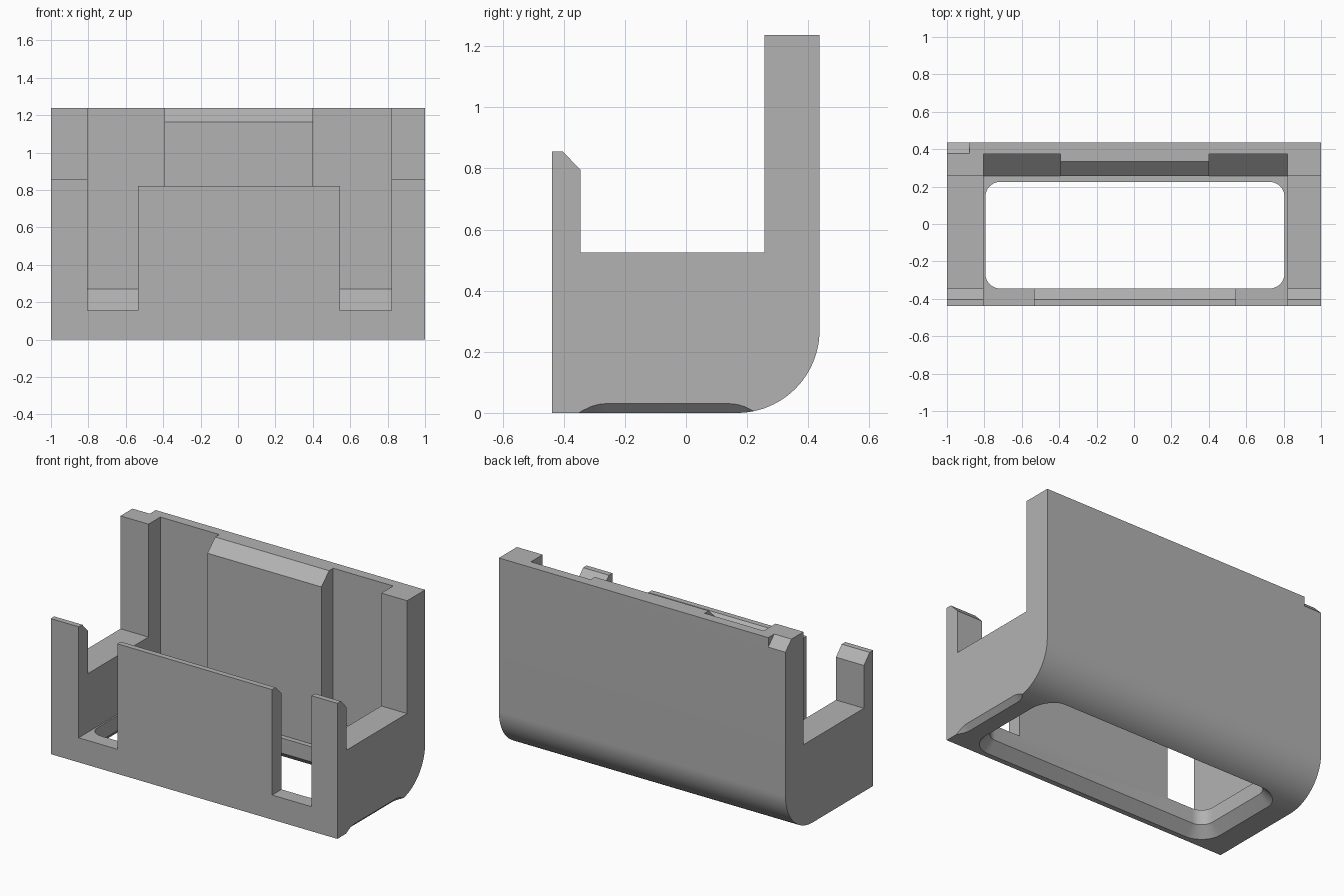
import bpy
import bmesh
from math import cos, sin, pi, radians

cube = bpy.data.objects.get("Cube")
if cube:
    bpy.data.objects.remove(cube, do_unlink=True)

grey = bpy.data.materials.new("plain grey")
grey.use_nodes = True
colour = (0.45, 0.45, 0.45, 1)
grey.diffuse_color = colour
grey.node_tree.nodes["Principled BSDF"].inputs["Base Color"].default_value = colour


def loft(name, rings):
    """Closed solid through rings that have equal point counts."""
    bm = bmesh.new()
    loops = [[bm.verts.new(p) for p in ring] for ring in rings]
    n = len(loops[0])
    for a, b in zip(loops, loops[1:]):
        for i in range(n):
            j = (i + 1) % n
            bm.faces.new((a[i], a[j], b[j], b[i]))
    bm.faces.new(loops[0][::-1])
    bm.faces.new(loops[-1])
    bmesh.ops.recalc_face_normals(bm, faces=bm.faces)
    mesh = bpy.data.meshes.new(name)
    bm.to_mesh(mesh)
    bm.free()
    mesh.materials.append(grey)
    obj = bpy.data.objects.new(name, mesh)
    bpy.context.collection.objects.link(obj)
    return obj


def extrude_x(name, profile, x0, x1):
    return loft(name, [[(x, y, z) for y, z in profile] for x in (x0, x1)])


def box_profile(y0, y1, z0, z1):
    return [(y0, z0), (y1, z0), (y1, z1), (y0, z1)]


def rounded_ring(grow, z, shift):
    """Rounded rectangle of the floor opening, grown outward."""
    x0, x1, y0, y1, r = -0.795, 0.805, -0.345, 0.225, 0.08
    corners = [(x1 - r, y1 - r), (x0 + r, y1 - r), (x0 + r, y0 + r), (x1 - r, y0 + r)]
    ring = []
    for k, (cx, cy) in enumerate(corners):
        for i in range(9):
            a = (k + i / 8) * pi / 2
            ring.append((cx + shift + (r + grow) * cos(a), cy + (r + grow) * sin(a), z))
    return ring


def opening(shift):
    return loft("opening_cutter", [rounded_ring(0.08, -0.02, shift),
                                   rounded_ring(0, 0.06, shift),
                                   rounded_ring(0, 0.3, shift)])


# Side outline with the rounded lower back edge
R, BACK, TOP = 0.27, 0.437, 1.237
arc = [(BACK - R + R * sin(a), R - R * cos(a))
       for a in (i / 24 * pi / 2 for i in range(25))]
outline = [(-0.438, 0)] + arc + [(BACK, TOP), (0.257, TOP), (0.257, 0.525),
           (-0.345, 0.525), (-0.345, 0.795), (-0.403, 0.855), (-0.438, 0.855)]
body = extrude_x("holder_body", outline, -1, 1)

LEFT, RIGHT = -0.805, 0.82
cutters = []

# Main cavity
cutters.append(extrude_x("cavity_cutter", box_profile(-0.345, 0.257, 0.155, 1.4), LEFT, RIGHT))

# Back recesses with a sloped foot, either side of the centre pad
recess = [(0.2, 0.155), (0.257, 0.155), (0.375, 0.27), (0.375, 1.4), (0.2, 1.4)]
for x0, x1 in ((LEFT, -0.393), (0.402, RIGHT)):
    cutters.append(extrude_x("recess_cutter", recess, x0, x1))

# Slots in the front wall
for x0, x1 in ((LEFT, -0.535), (0.545, RIGHT)):
    cutters.append(extrude_x("slot_cutter", box_profile(-0.6, -0.3, 0.155, 1), x0, x1))

# Lower top and inner bevel of the front panel
panel_top = [(-0.6, 0.82), (-0.403, 0.82), (-0.325, 0.74), (-0.325, 1), (-0.6, 1)]
cutters.append(extrude_x("panel_cutter", panel_top, -0.6, 0.6))

# Bevel on the centre pad
pad_bevel = [(0.237, 1.145), (0.355, 1.257), (0.237, 1.257)]
cutters.append(extrude_x("pad_cutter", pad_bevel, -0.4, 0.41))

# Bevel on one back top corner
corner = [(0.357, 1.257), (0.457, 1.157), (0.457, 1.257)]
cutters.append(extrude_x("corner_cutter", corner, -1.1, -0.88))

# Flared floor opening and the matching relief at the end edge
cutters += [opening(0), opening(1.825)]

for cutter in cutters:
    cutter.hide_render = True
    mod = body.modifiers.new("cut", "BOOLEAN")
    mod.operation = "DIFFERENCE"
    mod.solver = "EXACT"
    mod.object = cutter

bpy.context.view_layer.objects.active = body
for obj in bpy.context.selected_objects:
    obj.select_set(False)
body.select_set(True)
for mod in list(body.modifiers):
    bpy.ops.object.modifier_apply(modifier=mod.name)
for cutter in cutters:
    bpy.data.objects.remove(cutter, do_unlink=True)

bpy.ops.object.shade_smooth_by_angle(angle=radians(25))
